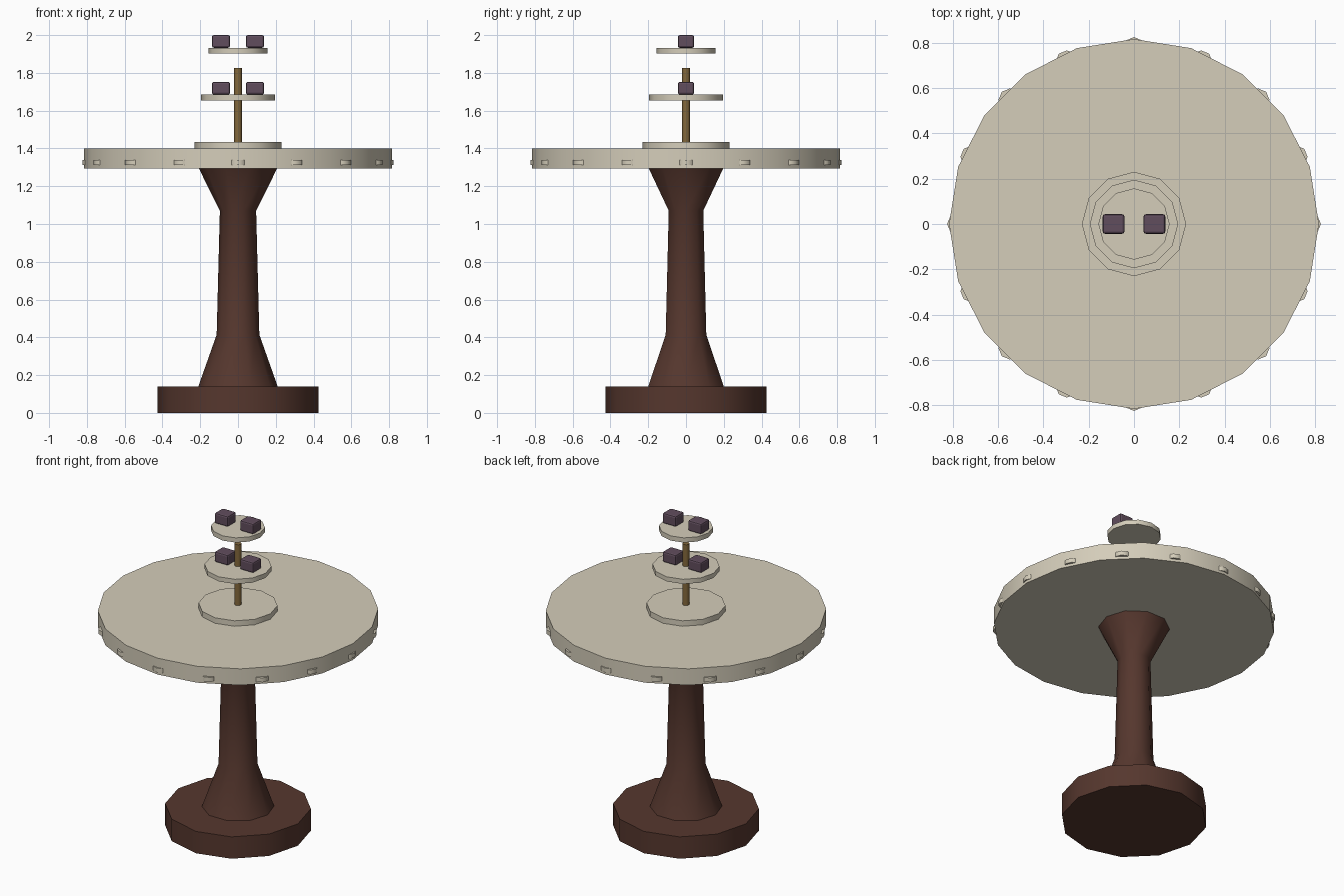
import bpy, bmesh, math

cube = bpy.data.objects.get("Cube")
if cube:
    bpy.data.objects.remove(cube, do_unlink=True)


def make_material(name, r, g, b):
    mat = bpy.data.materials.new(name)
    mat.use_nodes = True
    mat.diffuse_color = (r, g, b, 1)
    mat.node_tree.nodes["Principled BSDF"].inputs["Base Color"].default_value = (r, g, b, 1)
    return mat


cream = make_material("cream", 0.66, 0.61, 0.49)
dark_wood = make_material("dark wood", 0.092, 0.038, 0.027)
brass = make_material("brass", 0.23, 0.14, 0.045)
plum = make_material("plum", 0.12, 0.075, 0.11)


def add_object(name, bm, mat):
    bmesh.ops.recalc_face_normals(bm, faces=bm.faces)
    mesh = bpy.data.meshes.new(name)
    bm.to_mesh(mesh)
    bm.free()
    mesh.materials.append(mat)
    obj = bpy.data.objects.new(name, mesh)
    bpy.context.collection.objects.link(obj)
    return obj


def smooth(obj):
    bpy.ops.object.select_all(action="DESELECT")
    obj.select_set(True)
    bpy.context.view_layer.objects.active = obj
    bpy.ops.object.shade_smooth_by_angle(angle=math.radians(50))


def loft(bm, profile, sides, cx=0, cy=0):
    """Capped solid of stacked rings from (radius, height) pairs."""
    rings = []
    for r, z in profile:
        angles = [math.tau * i / sides for i in range(sides)]
        rings.append([bm.verts.new((cx + r * math.cos(a), cy + r * math.sin(a), z)) for a in angles])
    for low, high in zip(rings, rings[1:]):
        for i in range(sides):
            j = (i + 1) % sides
            bm.faces.new((low[i], low[j], high[j], high[i]))
    bm.faces.new(rings[0][::-1])
    bm.faces.new(rings[-1])


def turned(name, profile, sides, mat):
    bm = bmesh.new()
    loft(bm, profile, sides)
    smooth(add_object(name, bm, mat))


# Pedestal
turned("base", [(0.425, 0), (0.425, 0.14)], 12, dark_wood)
turned("pedestal", [(0.21, 0.14), (0.113, 0.414), (0.096, 1.07), (0.21, 1.3)], 10, dark_wood)

# Table top and the tiered stand on it
turned("table_top", [(0.815, 1.295), (0.815, 1.4)], 20, cream)
turned("stand_foot", [(0.23, 1.4), (0.23, 1.435)], 12, cream)
turned("stand_rod", [(0.021, 1.43), (0.021, 1.825)], 8, brass)
turned("lower_tray", [(0.195, 1.655), (0.195, 1.685)], 12, cream)
turned("upper_tray", [(0.157, 1.903), (0.157, 1.933)], 12, cream)

# Ring of small studs around the rim
bm = bmesh.new()
for i in range(16):
    a = math.tau * i / 16
    loft(bm, [(0.05, 1.312), (0.05, 1.34)], 8, 0.774 * math.cos(a), 0.774 * math.sin(a))
smooth(add_object("rim_studs", bm, cream))

# Two sweets on each tray
for tray, z in (("lower", 1.685), ("upper", 1.933)):
    for side, x in (("left", 0.09), ("right", -0.09)):
        bm = bmesh.new()
        bmesh.ops.create_cube(bm, size=1)
        bmesh.ops.scale(bm, vec=(0.096, 0.086, 0.067), verts=bm.verts)
        sweet = add_object(f"{tray}_{side}_sweet", bm, plum)
        sweet.location = (x, 0, z + 0.0335)
        bevel = sweet.modifiers.new("soft_edges", "BEVEL")
        bevel.width = 0.01
        bevel.segments = 2
